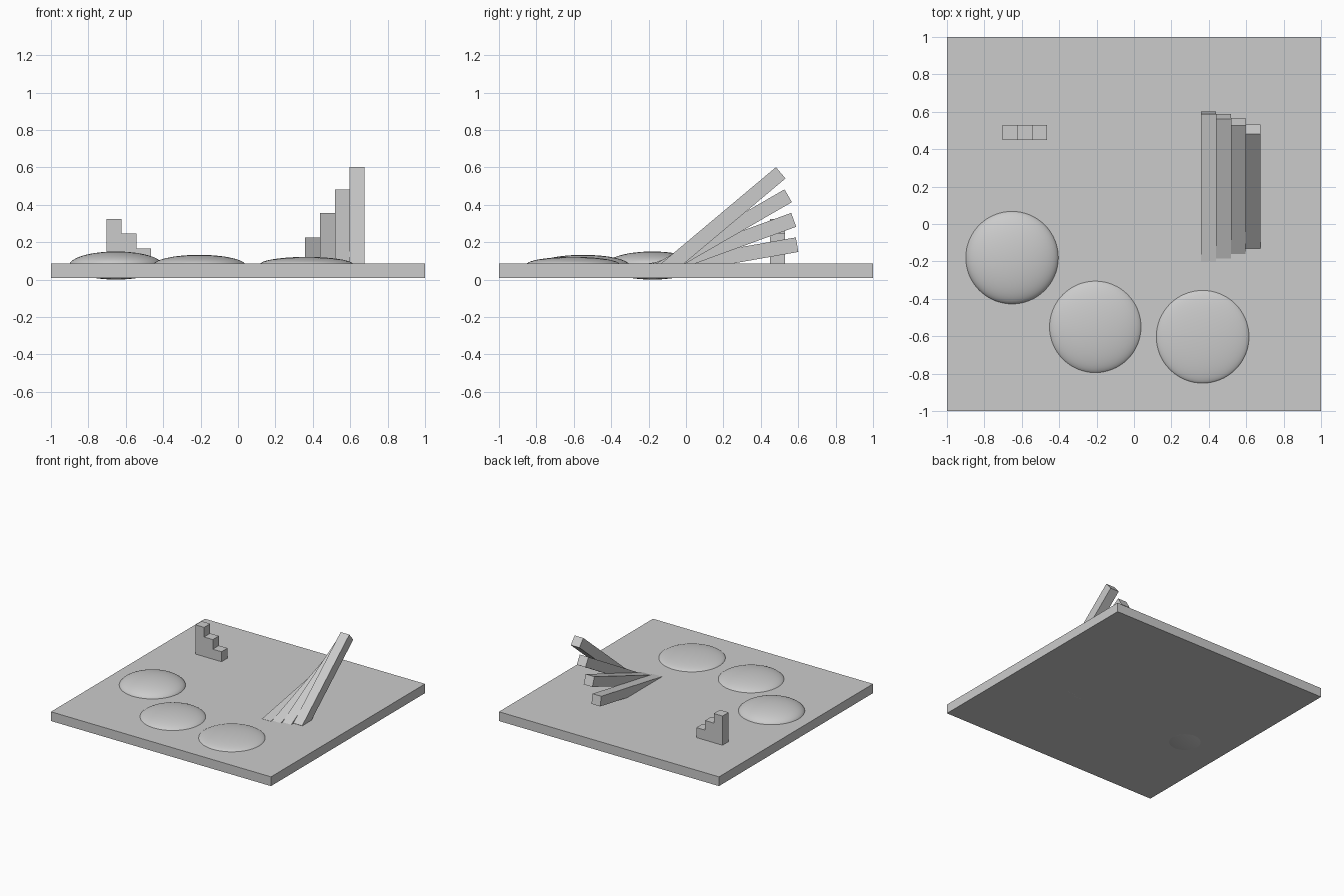
import bpy
from math import radians

if "Cube" in bpy.data.objects:
    bpy.data.objects.remove(bpy.data.objects["Cube"])


def box(name, center, size, tilt=0):
    bpy.ops.mesh.primitive_cube_add(size=1, location=center, rotation=(radians(tilt), 0, 0))
    ob = bpy.context.object
    ob.name = name
    ob.scale = size
    bpy.ops.object.transform_apply(location=False, rotation=False, scale=True)
    return ob


# Ground slab
box("ground_slab", (0, 0, 0.047), (2, 2, 0.076))

# Low rounded mounds: x, y, z centre, half height
mounds = [(-0.652, -0.18, 0.075, 0.075),
          (-0.207, -0.55, 0.073, 0.059),
          (0.367, -0.603, 0.080, 0.041)]
for i, (x, y, z, h) in enumerate(mounds):
    bpy.ops.mesh.primitive_uv_sphere_add(segments=64, ring_count=32, radius=1, location=(x, y, z))
    mound = bpy.context.object
    mound.name = f"mound_{i + 1}"
    mound.scale = (0.25, 0.25, h)
    bpy.ops.object.transform_apply(location=False, rotation=False, scale=True)
    bpy.ops.object.shade_smooth()

# Small staircase: one stepped profile extruded along y
step, x0, z0 = 0.079, -0.702, 0.083
profile = [(x0, z0)]
for i in range(3):
    top = z0 + 0.005 + step * (3 - i)
    profile += [(x0 + step * i, top), (x0 + step * (i + 1), top)]
profile.append((x0 + step * 3, z0))
n = len(profile)
verts = [(x, y, z) for y in (0.45, 0.529) for x, z in profile]
faces = [tuple(range(n)), tuple(reversed(range(n, 2 * n)))]
faces += [(i, i + n, (i + 1) % n + n, (i + 1) % n) for i in range(n)]
mesh = bpy.data.meshes.new("staircase")
mesh.from_pydata(verts, [], faces)
mesh.update()
bpy.context.collection.objects.link(bpy.data.objects.new("staircase", mesh))

# Fan of tilted bars, each steeper than the last
for i in range(4):
    box(f"ramp_bar_{i + 1}", (0.399 + 0.079 * i, 0.2, 0.117 + 0.0655 * i),
        (0.079, 0.8, 0.079), 10 * (i + 1))
